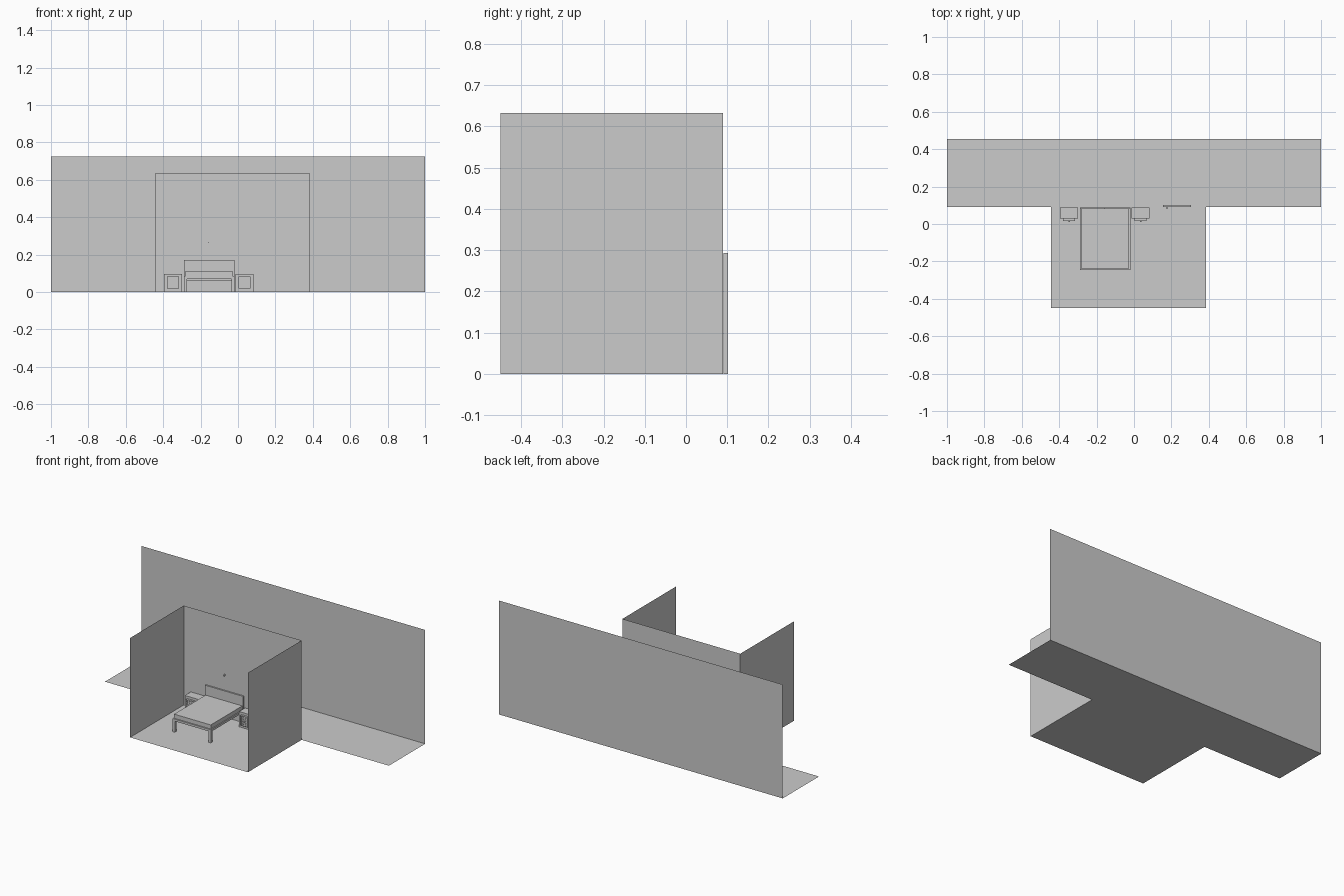
import bpy, bmesh
from mathutils import Vector

if "Cube" in bpy.data.objects:
    bpy.data.objects.remove(bpy.data.objects["Cube"])


def mesh_object(name, bm):
    me = bpy.data.meshes.new(name)
    bm.to_mesh(me)
    bm.free()
    ob = bpy.data.objects.new(name, me)
    bpy.context.collection.objects.link(ob)
    return ob


def sheet(name, pts):
    bm = bmesh.new()
    bm.faces.new([bm.verts.new(p) for p in pts])
    return mesh_object(name, bm)


def add_box(bm, lo, hi):
    lo, hi = Vector(lo), Vector(hi)
    geo = bmesh.ops.create_cube(bm, size=1)
    for v in geo["verts"]:
        v.co = (lo + hi) / 2 + v.co * (hi - lo)


def box(name, lo, hi):
    bm = bmesh.new()
    add_box(bm, lo, hi)
    return mesh_object(name, bm)


XL, XR, YF, YM, YB = -0.445, 0.385, -0.45, 0.09, 0.455

# T-shaped floor
sheet("floor", [(XL, YF, 0), (XR, YF, 0), (XR, YM, 0), (1, YM, 0),
                (1, YB, 0), (-1, YB, 0), (-1, YM, 0), (XL, YM, 0)])


# Paper-thin walls standing on a floor line
def wall(name, a, b, h):
    sheet(name, [(*a, 0), (*b, 0), (*b, h), (*a, h)])


wall("corridor_wall", (-1, YB), (1, YB), 0.725)
wall("room_back_wall", (XL, YM), (XR, YM), 0.633)
wall("room_left_wall", (XL, YF), (XL, YM), 0.633)
wall("room_right_wall", (XR, YM), (XR, YF), 0.633)

# Door behind the room wall, with its handle poking through
box("door", (0.155, 0.0905, 0), (0.305, 0.102, 0.293))
box("door_handle", (0.172, 0.083, 0.137), (0.181, 0.09, 0.146))

# Small hook above the bed
bm = bmesh.new()
add_box(bm, (-0.163, 0.086, 0.268), (-0.151, 0.0895, 0.274))
add_box(bm, (-0.158, 0.08, 0.262), (-0.154, 0.0865, 0.27))
mesh_object("wall_hook", bm)

# Bed
BX0, BX1, BY0, BY1 = -0.29, -0.02, -0.245, 0.089
box("bed_frame", (BX0, BY0, 0.07), (BX1, BY1, 0.084))
box("mattress", (BX0 + 0.006, BY0 + 0.008, 0.084), (BX1 - 0.006, 0.082, 0.11))
box("headboard", (BX0, 0.08, 0.06), (BX1, BY1, 0.172))
for sx, x in (("left", BX0), ("right", BX1 - 0.016)):
    for sy, y in (("front", BY0), ("back", BY1 - 0.016)):
        box(f"bed_leg_{sy}_{sx}", (x, y, 0), (x + 0.016, y + 0.016, 0.07))

# Nightstands with a finely woven drawer front and a central pull
for side, cx in (("left", -0.347), ("right", 0.035)):
    box(f"nightstand_{side}", (cx - 0.048, 0.03, 0), (cx + 0.048, 0.0895, 0.097))
    x0, z0, size, n = cx - 0.032, 0.018, 0.064, 14
    step = size / n
    bm = bmesh.new()
    add_box(bm, (x0, 0.019, z0), (x0 + size, 0.03, z0 + size))
    for i in range(n):
        a = i * step + step * 0.2
        b = a + step * 0.6
        add_box(bm, (x0 + a, 0.0165, z0), (x0 + b, 0.0195, z0 + size))
        add_box(bm, (x0, 0.017, z0 + a), (x0 + size, 0.0195, z0 + b))
    mesh_object(f"woven_drawer_{side}", bm)
    box(f"drawer_pull_{side}", (cx - 0.004, 0.012, 0.046), (cx + 0.004, 0.017, 0.054))
